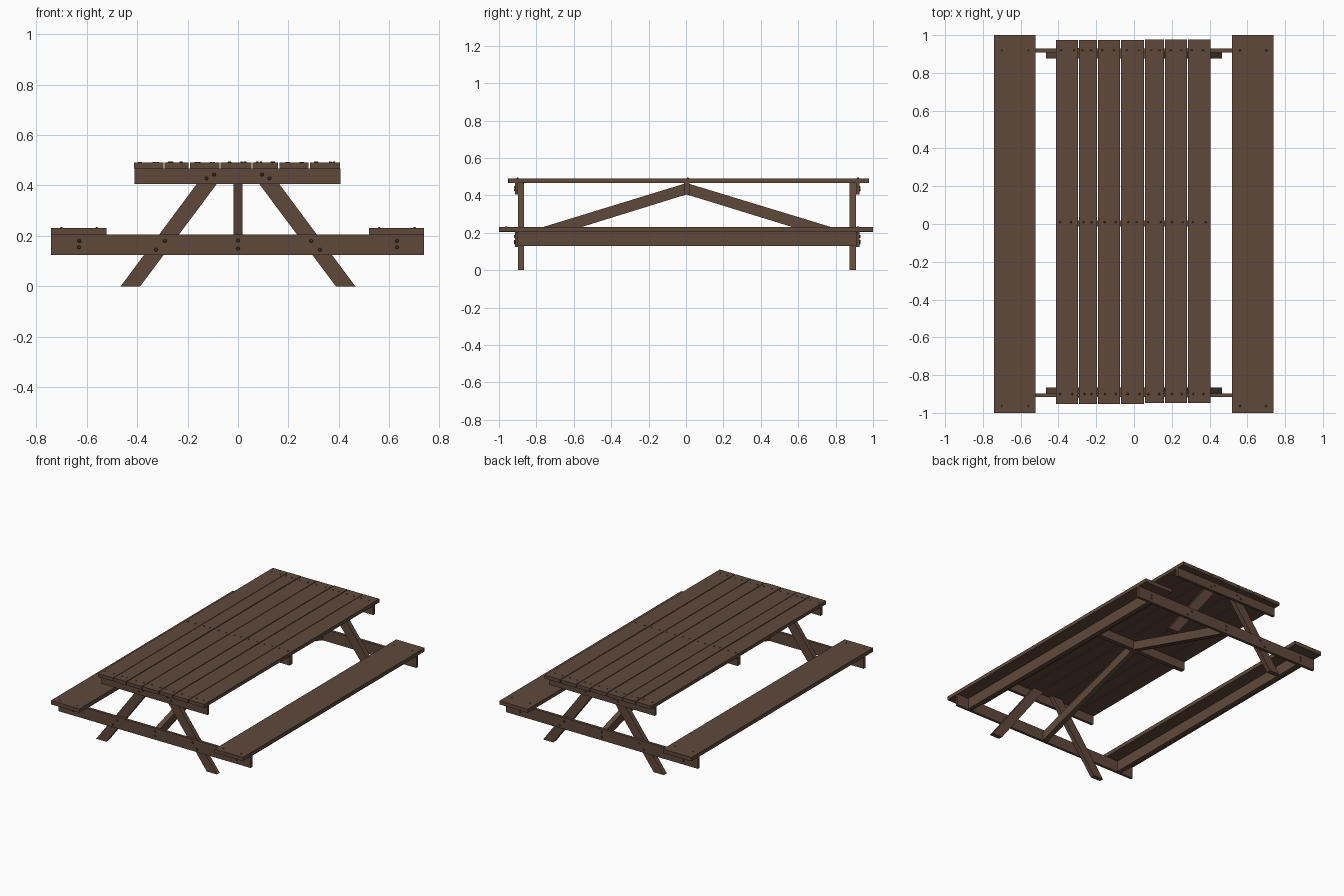
import bpy, bmesh, math, random
from mathutils import Matrix, Vector

if "Cube" in bpy.data.objects:
    bpy.data.objects.remove(bpy.data.objects["Cube"])
random.seed(4)


def material(name, rgb):
    m = bpy.data.materials.new(name)
    m.diffuse_color = (*rgb, 1)
    m.use_nodes = True
    m.node_tree.nodes["Principled BSDF"].inputs["Base Color"].default_value = m.diffuse_color
    return m


WOOD = material("brown wood", (0.115, 0.066, 0.043))
NAIL = material("dark bolt", (0.075, 0.045, 0.031))


def finish(name, bm, mat):
    bmesh.ops.recalc_face_normals(bm, faces=bm.faces)
    me = bpy.data.meshes.new(name)
    bm.to_mesh(me)
    bm.free()
    me.materials.append(mat)
    ob = bpy.data.objects.new(name, me)
    bpy.context.collection.objects.link(ob)
    return ob


def box(name, x0, x1, y0, y1, z0, z1):
    bm = bmesh.new()
    bmesh.ops.create_cube(bm, size=1)
    for v in bm.verts:
        v.co = Vector((x1 if v.co.x > 0 else x0,
                       y1 if v.co.y > 0 else y0,
                       z1 if v.co.z > 0 else z0))
    return finish(name, bm, WOOD)


def prism(name, points, offset):
    """Extrude a planar outline by the offset vector."""
    bm = bmesh.new()
    face = bm.faces.new([bm.verts.new(p) for p in points])
    out = bmesh.ops.extrude_face_region(bm, geom=[face])
    verts = [g for g in out["geom"] if isinstance(g, bmesh.types.BMVert)]
    bmesh.ops.translate(bm, verts=verts, vec=offset)
    return finish(name, bm, WOOD)


def bolts(name, spots, axis, radius=0.008, height=0.006):
    """Small round heads whose flat bases sit on the given spots."""
    bm = bmesh.new()
    turn = Vector((0, 0, 1)).rotation_difference(Vector(axis)).to_matrix().to_4x4()
    for p in spots:
        mid = Vector(p) + Vector(axis) * (height / 2 - 0.001)
        bmesh.ops.create_cone(bm, cap_ends=True, segments=8, radius1=radius,
                              radius2=radius * 0.6, depth=height,
                              matrix=Matrix.Translation(mid) @ turn)
    return finish(name, bm, NAIL)


# Table top planks of uneven width
PLANKS = [(-0.413, -0.296), (-0.291, -0.196), (-0.191, -0.074), (-0.069, 0.053),
          (0.058, 0.159), (0.164, 0.280), (0.285, 0.404)]
nails = []
for i, (a, b) in enumerate(PLANKS):
    shift = 0.0 if i < 4 else 0.005
    top = 0.491 + random.uniform(-0.001, 0.001)
    box(f"table_plank_{i + 1}", a, b, -0.953 + shift, 0.973 + shift, 0.467, top)
    for y in (-0.9, 0.01, 0.92):
        for f in (0.25, 0.75):
            nails.append((a + (b - a) * f + random.uniform(-0.01, 0.01), y, top))
bolts("table_nails", nails, (0, 0, 1), 0.006, 0.004)

# Seats and the rails under them
box("left_seat", -0.742, -0.522, -1, 1, 0.205, 0.232)
box("right_seat", 0.519, 0.738, -1, 1, 0.206, 0.231)
for side, s in (("left", -1), ("right", 1)):
    box(f"{side}_seat_rail", s * 0.63 - 0.016, s * 0.63 + 0.016, -0.897, 0.909, 0.129, 0.206)
    bolts(f"{side}_seat_nails",
          [(s * x, y, 0.2315) for x in (0.56, 0.70) for y in (-0.963, 0.92)],
          (0, 0, 1), 0.006, 0.004)

# Middle cleat under the table top
box("middle_cleat", -0.41, 0.406, -0.012, 0.018, 0.405, 0.468)

# End frames: (name, outward direction, inner leg face, leg/beam joint, outer beam face)
for end, d, inner, joint, outer in (("front", -1, -0.866, -0.897, -0.915),
                                    ("back", 1, 0.875, 0.909, 0.928)):
    lo, hi = sorted((joint, outer))
    box(f"{end}_seat_beam", -0.742, 0.738, lo, hi, 0.125, 0.205)
    box(f"{end}_table_cleat", -0.41, 0.406, lo, hi, 0.405, 0.468)
    for side, s in (("left", -1), ("right", 1)):
        # Slanted leg
        pts = [(s * 0.465, inner, 0), (s * 0.388, inner, 0),
               (s * 0.038, inner, 0.467), (s * 0.118, inner, 0.467)]
        prism(f"{end}_{side}_leg", pts, (0, joint - inner, 0))
        # Bolts through the beam and the cleat
        spots = [(s * x, outer, z) for x, z in
                 ((0.63, 0.155), (0.63, 0.18), (0.325, 0.145), (0.29, 0.18),
                  (0.125, 0.428), (0.095, 0.443))]
        bolts(f"{end}_{side}_bolts", spots, (0, d, 0))
    bolts(f"{end}_brace_bolts", [(0, outer, 0.15), (0, outer, 0.182)], (0, d, 0))
    # Diagonal brace from the beam up to the middle cleat
    pts = [(-0.018, 0.003, 0.466), (-0.018, 0.003, 0.405),
           (-0.018, joint, 0.126), (-0.018, joint, 0.190)]
    prism(f"{end}_diagonal_brace", pts, (0.036, 0, 0))
